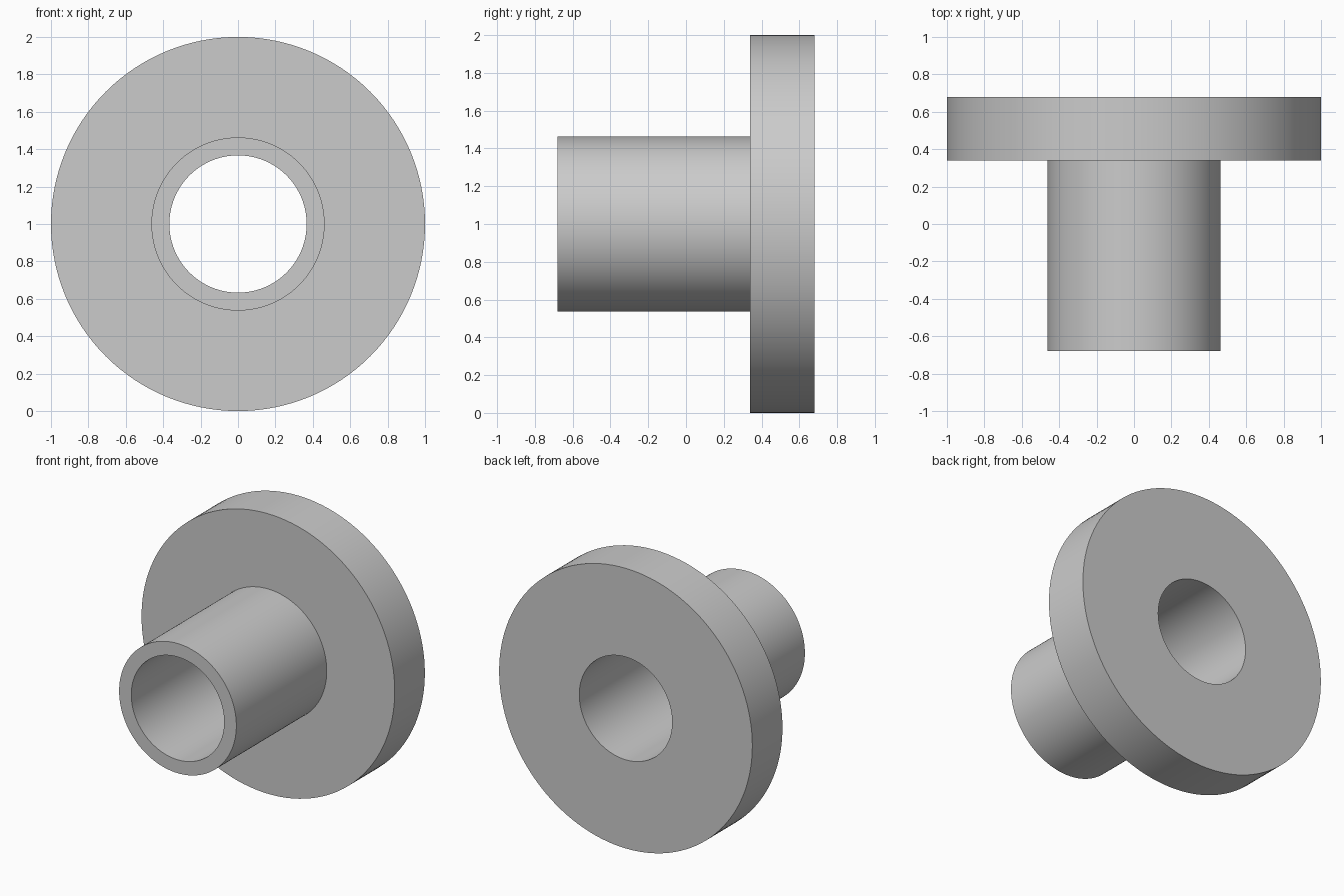
import bpy
import bmesh
import math
from mathutils import Vector

cube = bpy.data.objects.get("Cube")
if cube:
    bpy.data.objects.remove(cube, do_unlink=True)

SEGMENTS = 128
FLANGE_R, SLEEVE_R, BORE_R = 1.0, 0.463, 0.367
FRONT, SHOULDER, BACK = -0.68, 0.34, 0.68

# Single grey finish
grey = bpy.data.materials.new("plain_grey")
grey.use_nodes = True
colour = (0.6, 0.6, 0.6, 1)
grey.diffuse_color = colour
grey.node_tree.nodes["Principled BSDF"].inputs["Base Color"].default_value = colour

# Closed half-section (radius, depth): sleeve, shoulder, flange and through bore
profile = [(BORE_R, FRONT), (SLEEVE_R, FRONT), (SLEEVE_R, SHOULDER),
           (FLANGE_R, SHOULDER), (FLANGE_R, BACK), (BORE_R, BACK)]

# Revolve the section around the horizontal bore axis
bm = bmesh.new()
verts = [bm.verts.new((0, y, 1 + r)) for r, y in profile]
edges = [bm.edges.new((v, verts[(i + 1) % len(verts)])) for i, v in enumerate(verts)]
bmesh.ops.spin(bm, geom=verts + edges, cent=Vector((0, 0, 1)), axis=Vector((0, 1, 0)),
               angle=math.tau, steps=SEGMENTS, use_duplicate=False)
bmesh.ops.remove_doubles(bm, verts=bm.verts[:], dist=0.0001)
bmesh.ops.recalc_face_normals(bm, faces=bm.faces[:])

mesh = bpy.data.meshes.new("flanged_bushing")
bm.to_mesh(mesh)
bm.free()
mesh.materials.append(grey)
bushing = bpy.data.objects.new("flanged_bushing", mesh)
bpy.context.collection.objects.link(bushing)

# Smooth round walls, crisp rims
bpy.ops.object.select_all(action='DESELECT')
bushing.select_set(True)
bpy.context.view_layer.objects.active = bushing
bpy.ops.object.shade_smooth_by_angle(angle=math.radians(30))
